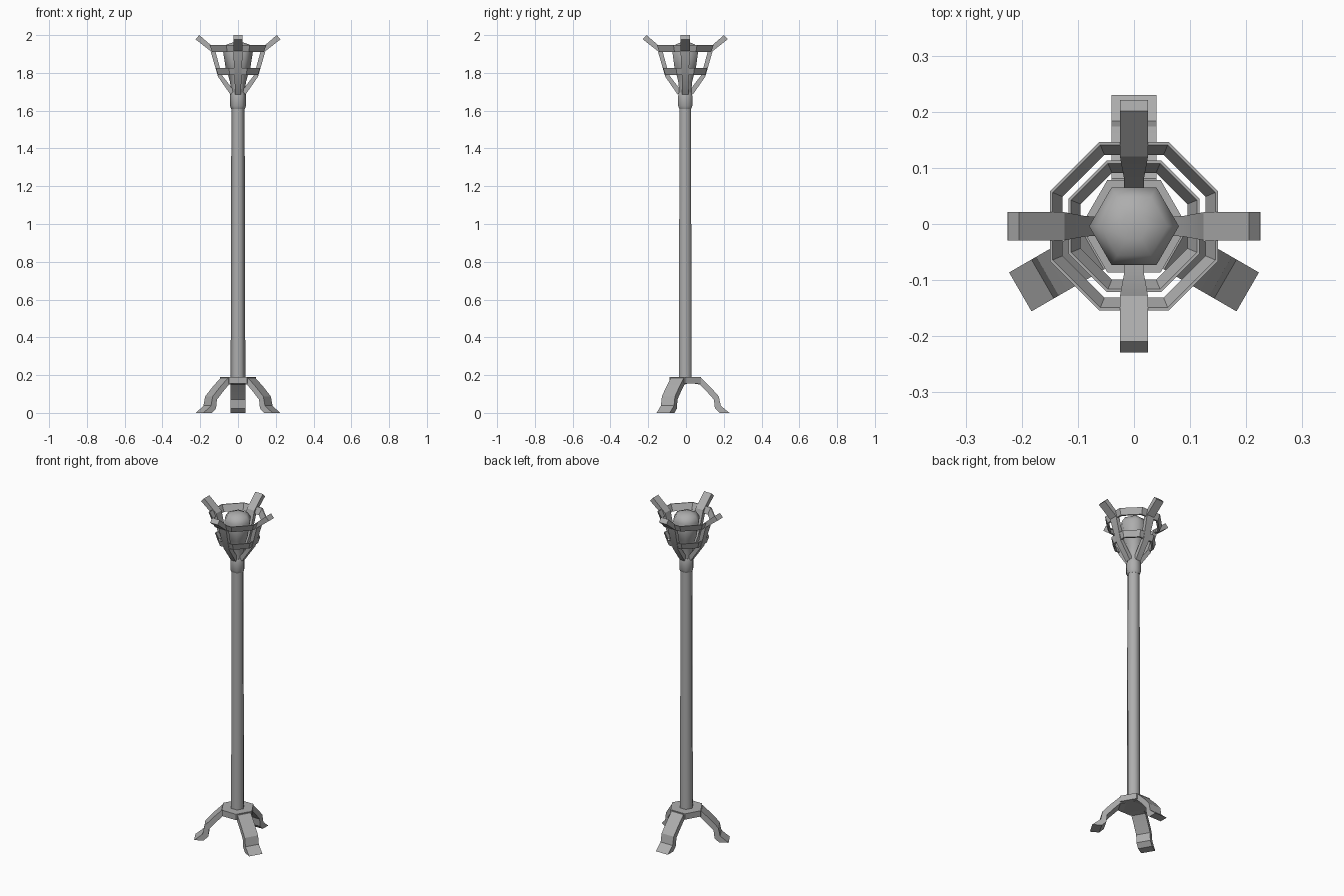
import bpy, bmesh
from math import sin, cos, pi, radians
from mathutils import Matrix

CENTRE_Y = -0.004

if "Cube" in bpy.data.objects:
    bpy.data.objects.remove(bpy.data.objects["Cube"], do_unlink=True)

iron = bpy.data.materials.new("grey_iron")
iron.use_nodes = True
GREY = (0.42, 0.42, 0.42, 1)
iron.diffuse_color = GREY
iron.node_tree.nodes["Principled BSDF"].inputs["Base Color"].default_value = GREY


def finish(name, bm, angle):
    bmesh.ops.remove_doubles(bm, verts=bm.verts, dist=1e-5)
    bmesh.ops.recalc_face_normals(bm, faces=bm.faces)
    mesh = bpy.data.meshes.new(name)
    bm.to_mesh(mesh)
    bm.free()
    mesh.materials.append(iron)
    obj = bpy.data.objects.new(name, mesh)
    obj.location.y = CENTRE_Y
    bpy.context.collection.objects.link(obj)
    bpy.ops.object.select_all(action='DESELECT')
    obj.select_set(True)
    bpy.context.view_layer.objects.active = obj
    bpy.ops.object.shade_smooth_by_angle(angle=radians(angle))
    return obj


def lathe(name, profile, sides, turn=0.0, closed=False, angle=30):
    """Sweep (radius, z) points round the z axis."""
    bm = bmesh.new()
    rings = []
    for i in range(sides):
        a = turn + 2 * pi * i / sides
        rings.append([bm.verts.new((r * cos(a), r * sin(a), z)) for r, z in profile])
    steps = len(profile) if closed else len(profile) - 1
    for i in range(sides):
        a, b = rings[i], rings[(i + 1) % sides]
        for j in range(steps):
            k = (j + 1) % len(profile)
            bm.faces.new((a[j], b[j], b[k], a[k]))
    if not closed:
        bm.faces.new([ring[0] for ring in rings])
        bm.faces.new([ring[-1] for ring in rings])
    return finish(name, bm, angle)


def strap(name, sections, turn):
    """Bent flat bar from (inner r, inner z, outer r, outer z, half width)."""
    bm = bmesh.new()
    loops = []
    for ri, zi, ro, zo, w in sections:
        loops.append([bm.verts.new(p) for p in
                      ((ri, -w, zi), (ri, w, zi), (ro, w, zo), (ro, -w, zo))])
    for a, b in zip(loops, loops[1:]):
        for j in range(4):
            k = (j + 1) % 4
            bm.faces.new((a[j], a[k], b[k], b[j]))
    bm.faces.new(loops[0])
    bm.faces.new(loops[-1])
    bm.transform(Matrix.Rotation(radians(turn), 4, 'Z'))
    return finish(name, bm, 30)


# Pole, collar and base plate
lathe("pole", [(0.039, 0.16), (0.035, 1.63)], 6, angle=65)
lathe("collar", [(0.036, 1.61), (0.043, 1.625), (0.043, 1.68), (0.039, 1.695)], 6, angle=65)
lathe("base_plate", [(0.095, 0.155), (0.095, 0.19)], 6)

# Fuel cup with a low dome
lathe("fuel_cup", [(0.036, 1.69), (0.042, 1.75), (0.058, 1.81), (0.066, 1.83),
                   (0.08, 1.92), (0.06, 1.95), (0.025, 1.962)], 6, angle=65)

# Basket hoops, with flat sides facing the arms
flat = 1 / cos(pi / 8)
for name, section in (
        ("upper_hoop", [(0.137, 1.91), (0.150, 1.947), (0.145, 1.947), (0.127, 1.91)]),
        ("lower_hoop", [(0.105, 1.788), (0.117, 1.825), (0.112, 1.825), (0.095, 1.788)])):
    lathe(name, [(r * flat, z) for r, z in section], 8, pi / 8, closed=True)

# Four basket arms
arm = [(0.022, 1.705, 0.040, 1.685, 0.016),
       (0.086, 1.790, 0.106, 1.780, 0.018),
       (0.124, 1.930, 0.145, 1.915, 0.025),
       (0.205, 2.000, 0.225, 1.978, 0.025)]
for name, turn in (("left_arm", 0), ("back_arm", 90), ("right_arm", 180), ("front_arm", 270)):
    strap(name, arm, turn)

# Three curved legs
leg = [(0.040, 0.156, 0.040, 0.184, 0.04),
       (0.078, 0.150, 0.085, 0.184, 0.04),
       (0.115, 0.112, 0.135, 0.135, 0.04),
       (0.152, 0.070, 0.178, 0.087, 0.04),
       (0.157, 0.024, 0.188, 0.038, 0.04),
       (0.182, 0.000, 0.234, 0.000, 0.04)]
for name, turn in (("back_leg", 90), ("right_leg", 210), ("left_leg", 330)):
    strap(name, leg, turn)
